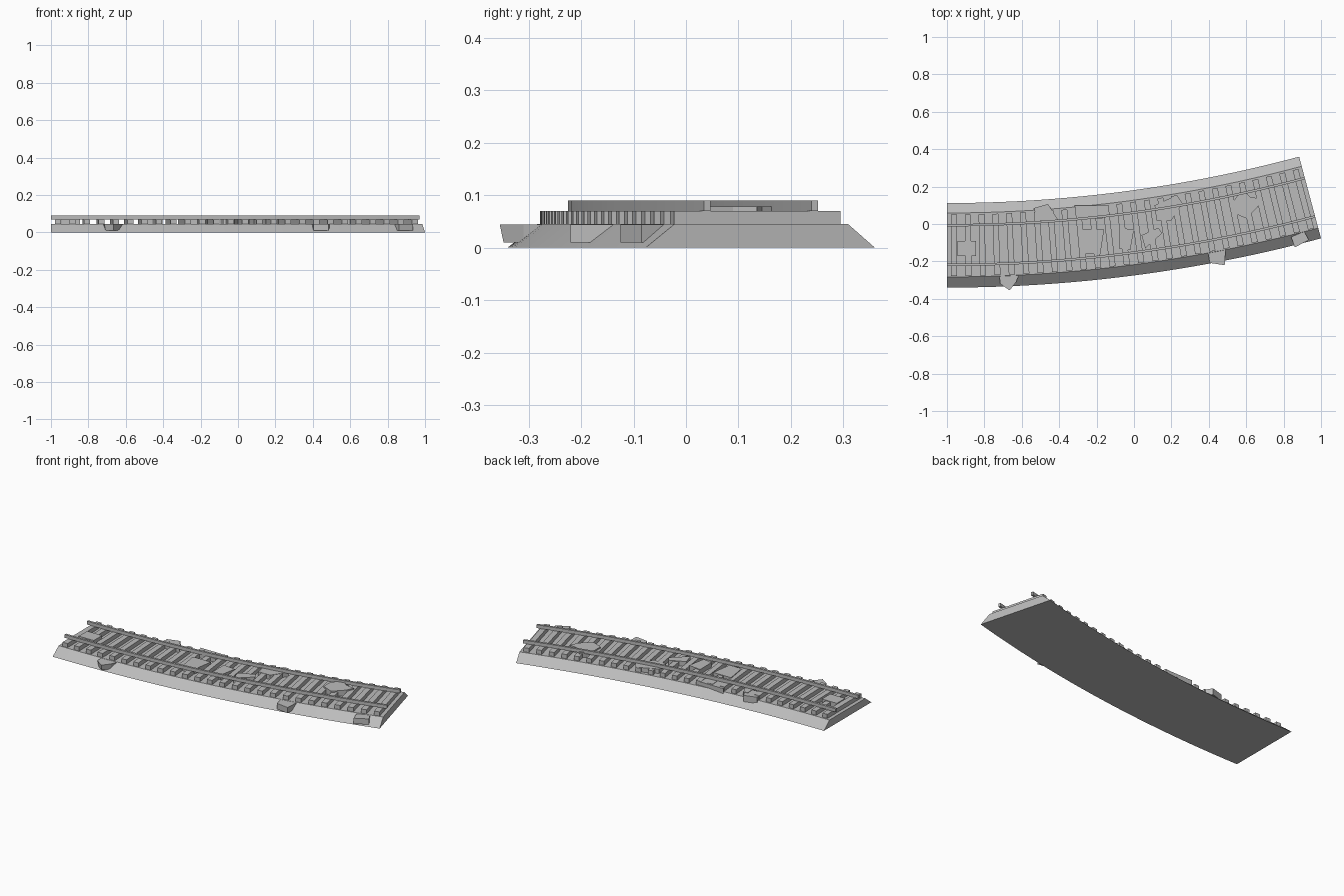
import bpy, bmesh, math

old = bpy.data.objects.get("Cube")
if old:
    bpy.data.objects.remove(old, do_unlink=True)

grey = bpy.data.materials.new("stone_grey")
grey.use_nodes = True
COLOR = (0.5, 0.5, 0.5, 1)
grey.diffuse_color = COLOR
grey.node_tree.nodes["Principled BSDF"].inputs["Base Color"].default_value = COLOR

# The track is an arc around a point far behind its straight end
CX, CY = -1.0, 7.387
SWEEP = math.radians(15)
TIES = 26


def on_arc(radius, angle, z):
    return (CX + radius * math.sin(angle), CY - radius * math.cos(angle), z)


def finish(name, bm):
    bmesh.ops.recalc_face_normals(bm, faces=bm.faces)
    mesh = bpy.data.meshes.new(name)
    bm.to_mesh(mesh)
    bm.free()
    mesh.materials.append(grey)
    obj = bpy.data.objects.new(name, mesh)
    bpy.context.collection.objects.link(obj)
    return obj


def sweep(bm, profile, start, end, steps):
    """Sweep a closed (radius, z) profile along the arc and cap both ends."""
    rings = []
    for i in range(steps + 1):
        a = start + (end - start) * i / steps
        rings.append([bm.verts.new(on_arc(r, a, z)) for r, z in profile])
    n = len(profile)
    for a, b in zip(rings, rings[1:]):
        for k in range(n):
            bm.faces.new((a[k], a[(k + 1) % n], b[(k + 1) % n], b[k]))
    bm.faces.new(rings[0])
    bm.faces.new(rings[-1])


def box_profile(r0, r1, z0, z1):
    return [(r0, z0), (r1, z0), (r1, z1), (r0, z1)]


# Gravel bed with sloping sides
bm = bmesh.new()
sweep(bm, [(7.275, 0), (7.727, 0), (7.67, 0.045), (7.328, 0.045)], 0, SWEEP, TIES)
finish("gravel_bed", bm)

# Rails
for name, radius in (("back_rail", 7.387), ("front_rail", 7.599)):
    bm = bmesh.new()
    sweep(bm, box_profile(radius, radius + 0.013, 0.07, 0.09), 0, SWEEP, TIES)
    finish(name, bm)

# Cross ties, evenly spaced
bm = bmesh.new()
half = 0.016 / 7.5
for i in range(TIES):
    a = SWEEP * (i + 0.5) / TIES
    sweep(bm, box_profile(7.337, 7.665, 0.044, 0.07), a - half, a + half, 1)
finish("cross_ties", bm)


def rock(name, outline, z0, z1, taper=1.0):
    """Flat-topped stone, its foot scaled about its middle."""
    bm = bmesh.new()
    mx = sum(p[0] for p in outline) / len(outline)
    my = sum(p[1] for p in outline) / len(outline)
    top = [bm.verts.new((x, y, z1)) for x, y in outline]
    foot = [bm.verts.new((mx + (x - mx) * taper, my + (y - my) * taper, z0))
            for x, y in outline]
    n = len(outline)
    for k in range(n):
        bm.faces.new((top[k], top[(k + 1) % n], foot[(k + 1) % n], foot[k]))
    bm.faces.new(top)
    bm.faces.new(foot)
    finish(name, bm)


# Stones lying between the ties and on the back edge
rock("end_slab", [(-.945, -.17), (-.845, -.17), (-.845, -.09), (-.945, -.09)], .04, .074)
rock("back_rock_a", [(-.535, .085), (-.46, .107), (-.405, .02), (-.52, .02)], .03, .068)
rock("back_rock_b", [(-.32, .1), (-.14, .1), (-.17, .03), (-.29, .03)], .03, .068)
rock("back_rock_c", [(.11, .1), (.23, .155), (.26, .11), (.2, .02), (.12, .02)], .03, .072)
rock("middle_rock_a", [(-.28, -.03), (-.16, -.03), (-.18, -.16), (-.26, -.16)], .04, .074)
rock("middle_rock_b", [(-.08, -.02), (0, -.03), (-.02, -.14), (-.08, -.13)], .04, .074)
rock("middle_rock_c", [(.04, -.06), (.13, -.02), (.15, -.05), (.06, -.13)], .04, .074)
rock("jagged_rock", [(.53, .12), (.58, .19), (.62, .145), (.68, .135),
                     (.66, .09), (.6, .03), (.53, .06)], .04, .078)

# Stones poking out of the front slope
rock("front_rock_a", [(-.72, -.28), (-.615, -.27), (-.63, -.31), (-.665, -.355),
                      (-.715, -.32)], .01, .044, .85)
rock("front_rock_b", [(.395, -.15), (.49, -.13), (.485, -.22), (.405, -.208)], .01, .044)
rock("front_rock_c", [(.84, -.07), (.91, -.04), (.935, -.085), (.86, -.125)], .01, .044)
